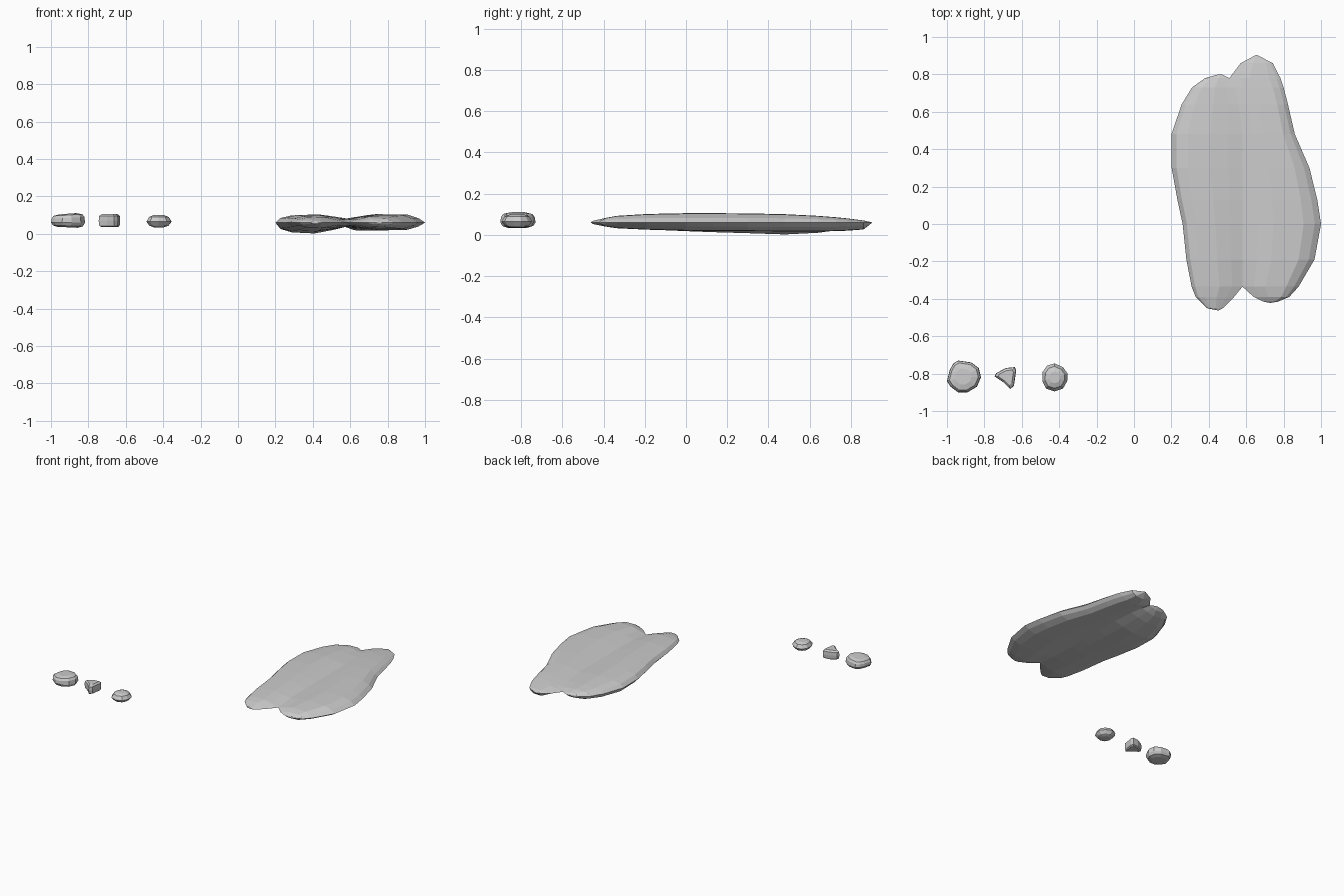
import bpy, bmesh

cube = bpy.data.objects.get("Cube")
if cube:
    bpy.data.objects.remove(cube, do_unlink=True)

stone = bpy.data.materials.new("pale grey stone")
stone.use_nodes = True
COLOR = (0.6, 0.6, 0.6, 1)
stone.diffuse_color = COLOR
stone.node_tree.nodes["Principled BSDF"].inputs["Base Color"].default_value = COLOR


def finish(name, bm):
    """Weld, orient and add a flat-shaded mesh."""
    bmesh.ops.remove_doubles(bm, verts=bm.verts, dist=0.001)
    bmesh.ops.dissolve_degenerate(bm, dist=0.0005, edges=bm.edges)
    bmesh.ops.recalc_face_normals(bm, faces=bm.faces)
    mesh = bpy.data.meshes.new(name)
    bm.to_mesh(mesh)
    bm.free()
    mesh.materials.append(stone)
    obj = bpy.data.objects.new(name, mesh)
    bpy.context.collection.objects.link(obj)


def bridge(bm, a, b, closed=False):
    n = len(a)
    for i in range(n if closed else n - 1):
        j = (i + 1) % n
        bm.faces.new((a[i], a[j], b[j], b[i]))


# Flat slab: two lobes lofted along y and joined in a shared crease.
# Each row: y, outer x, inner x, height above rim, depth below rim, crease
MID = 0.06
LEFT = [
    (-.463, .452, .452, 0, 0, 0), (-.45, .39, .475, .008, .008, 0),
    (-.39, .33, .535, .022, .02, 0), (-.335, .308, .58, .03, .028, 0),
    (-.19, .28, .58, .038, .034, .016), (0, .26, .58, .043, .042, .021),
    (.13, .232, .58, .044, .047, .022), (.3, .201, .58, .043, .052, .022),
    (.48, .2, .58, .039, .058, .022), (.64, .255, .56, .03, .05, .017),
    (.73, .31, .535, .023, .038, .01), (.78, .38, .51, .012, .02, 0),
    (.8, .45, .47, 0, 0, 0)]
RIGHT = [
    (-.422, .73, .73, 0, 0, 0), (-.415, .77, .69, .008, .008, 0),
    (-.39, .83, .64, .022, .02, 0), (-.335, .88, .58, .032, .028, 0),
    (-.19, .965, .58, .041, .035, .016), (0, 1, .58, .045, .04, .021),
    (.13, .98, .58, .045, .041, .022), (.3, .938, .58, .044, .042, .022),
    (.48, .86, .58, .04, .043, .022), (.64, .823, .56, .032, .043, .017),
    (.73, .8, .535, .025, .042, .01), (.78, .783, .51, .02, .04, 0),
    (.86, .742, .57, .01, .034, 0), (.905, .655, .655, 0, 0, 0)]
LEFT_SHAPE = [(0, 0), (.07, .58), (.23, .9), (.55, 1), (.8, .5), (1, 0)]
RIGHT_SHAPE = [(0, 0), (.08, .5), (.22, .95), (.6, 1), (.8, .5), (1, 0)]

bm = bmesh.new()
for rows, shape in ((LEFT, LEFT_SHAPE), (RIGHT, RIGHT_SHAPE)):
    for side in (1, -1):
        previous = None
        for y, outer, inner, up, down, crease in rows:
            high = up if side > 0 else down
            line = []
            for t, rise in shape:
                base = crease if t > .5 else 0
                z = MID + side * (base + (high - base) * rise)
                line.append(bm.verts.new((outer + (inner - outer) * t, y, z)))
            if previous:
                bridge(bm, previous, line)
            previous = line
finish("flat_slab", bm)


def pebble(name, outline, levels):
    """Stack scaled copies of an outline; levels are (z, scale, tilt)."""
    cx = sum(p[0] for p in outline) / len(outline)
    cy = sum(p[1] for p in outline) / len(outline)
    bm = bmesh.new()
    rings = []
    for z, scale, tilt in levels:
        rings.append([bm.verts.new((cx + (x - cx) * scale, cy + (y - cy) * scale,
                                    z + (x - cx) * tilt)) for x, y in outline])
    for a, b in zip(rings, rings[1:]):
        bridge(bm, a, b, True)
    bm.faces.new(rings[0])
    bm.faces.new(rings[-1])
    finish(name, bm)


# Three small pebbles
pebble("large_pebble",
       [(-1, -.84), (-.985, -.78), (-.965, -.745), (-.94, -.73), (-.87, -.74),
        (-.83, -.77), (-.818, -.82), (-.84, -.87), (-.89, -.9), (-.94, -.9), (-.98, -.87)],
       [(.035, .6, -.03), (.043, .88, -.03), (.06, 1, 0), (.085, .97, .05),
        (.1, .85, .05), (.107, .5, .04)])
pebble("wedge_pebble",
       [(-.745, -.815), (-.738, -.798), (-.685, -.77), (-.637, -.765), (-.63, -.785),
        (-.642, -.865), (-.662, -.883), (-.7, -.845)],
       [(.036, .75, 0), (.043, .95, 0), (.07, 1, 0), (.095, .96, 0), (.106, .7, 0)])
pebble("round_pebble",
       [(-.49, -.84), (-.488, -.79), (-.465, -.758), (-.425, -.745), (-.38, -.765),
        (-.355, -.8), (-.357, -.84), (-.38, -.88), (-.425, -.895), (-.47, -.88)],
       [(.035, .4, 0), (.043, .75, 0), (.065, 1, 0), (.09, .78, 0), (.1, .42, 0)])
